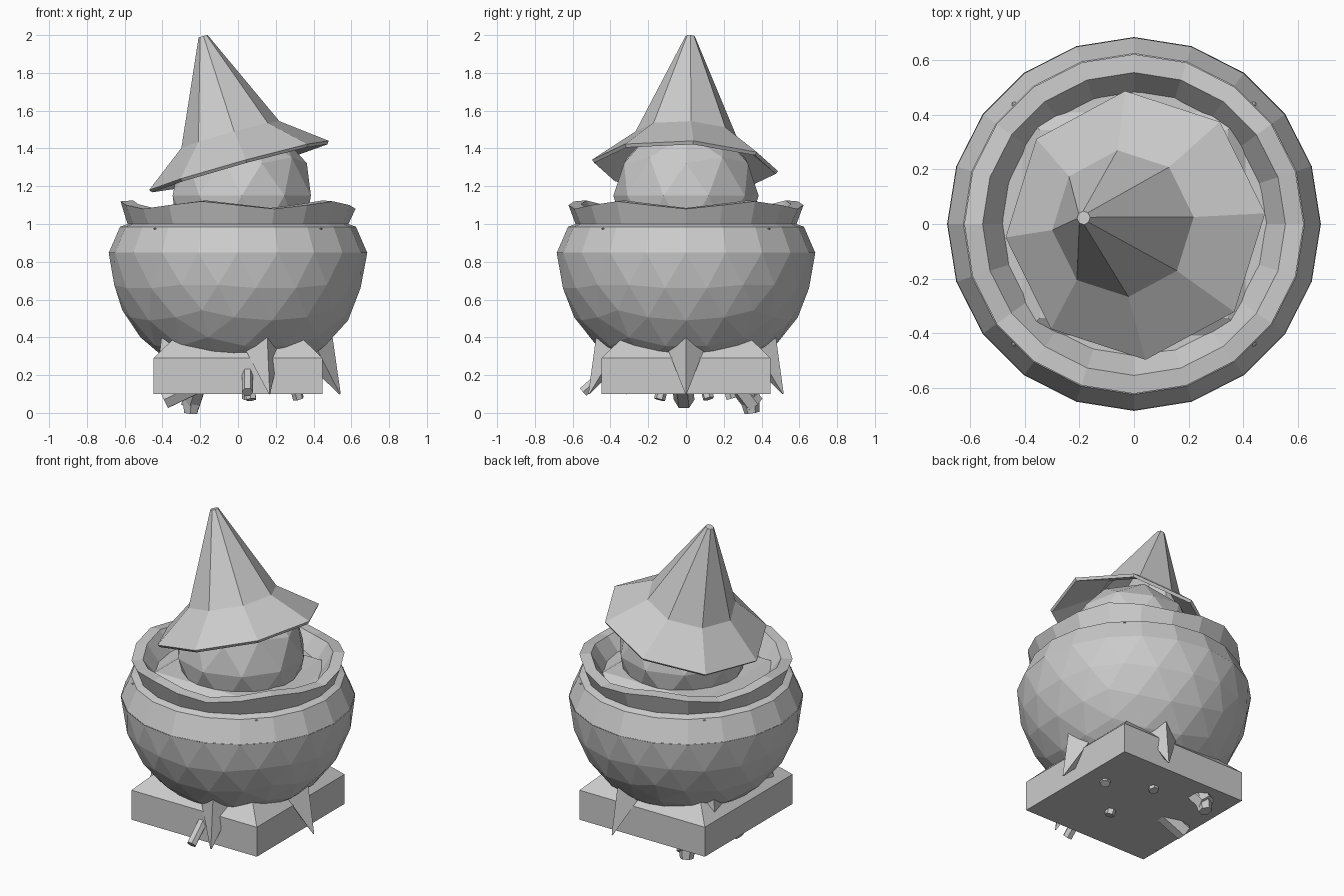
import bpy, bmesh
from math import sin, cos, pi, radians
from mathutils import Matrix, Vector

if "Cube" in bpy.data.objects:
    bpy.data.objects.remove(bpy.data.objects["Cube"])


def make(name, bm):
    bmesh.ops.recalc_face_normals(bm, faces=bm.faces[:])
    me = bpy.data.meshes.new(name)
    bm.to_mesh(me)
    bm.free()
    ob = bpy.data.objects.new(name, me)
    bpy.context.collection.objects.link(ob)
    return ob


def rings(name, levels, n, rot=0.0, wave=None, caps=(True, True), matrix=None):
    """Stack n-sided rings given as (radius, height), optionally with a wavy height."""
    bm = bmesh.new()
    loops = []
    for i, (r, z) in enumerate(levels):
        loop = []
        for k in range(n):
            a = rot + 2 * pi * k / n
            loop.append(bm.verts.new((r * cos(a), r * sin(a), z + (wave(i, a) if wave else 0))))
        loops.append(loop)
    for a, b in zip(loops, loops[1:]):
        for k in range(n):
            bm.faces.new((a[k], a[(k + 1) % n], b[(k + 1) % n], b[k]))
    if caps[0]:
        bm.faces.new(loops[0][::-1])
    if caps[1]:
        bm.faces.new(loops[-1])
    if matrix:
        bm.transform(matrix)
    return make(name, bm)


def rod(name, p, q, r1, r2, n, rot=0.0):
    """Tapered prism from p to q."""
    p, q = Vector(p), Vector(q)
    d = q - p
    m = Matrix.Translation(p) @ d.to_track_quat('Z', 'Y').to_matrix().to_4x4()
    return rings(name, [(r1, 0), (r2, d.length)], n, rot, matrix=m)


# Cauldron bowl: lower half of an icosphere
bm = bmesh.new()
bmesh.ops.create_icosphere(bm, subdivisions=3, radius=0.685, matrix=Matrix.Translation((0, 0, 0.85)))
bmesh.ops.bisect_plane(bm, geom=bm.verts[:] + bm.edges[:] + bm.faces[:],
                       plane_co=(0, 0, 0.85), plane_no=(0, 0, 1), clear_outer=True)
make("cauldron_bowl", bm)

# Shoulder and wavy rim, closed down inside to the brew
rings("cauldron_rim", [(0.683, 0.85), (0.625, 0.985), (0.585, 1.0), (0.622, 1.10), (0.555, 1.105), (0.47, 0.98)],
      20, wave=lambda i, a: -0.02 * cos(5 * a) if i in (3, 4) else 0, caps=(False, False))
rings("brew", [(0.49, 0.97), (0.49, 1.0)], 20)

# Square slab inside the mouth, corners just piercing the shoulder
S = 2 ** 0.5
rings("inner_slab", [(0.30 * S, 0.85), (0.447 * S, 0.975), (0.345 * S, 1.04)], 4, pi / 4)

# Head
bm = bmesh.new()
bmesh.ops.create_icosphere(bm, subdivisions=2, radius=0.385, matrix=Matrix.Translation((0.02, 0, 1.15)))
make("head", bm)

# Tilted hat with an open underside
tilt = (Matrix.Translation((0.005, -0.005, 1.31)) @ Matrix.Rotation(radians(-2.3), 4, 'X')
        @ Matrix.Rotation(radians(-15.5), 4, 'Y'))
hat = rings("pointed_hat", [(0.495, 0), (0.27, 0.17), (0.025, 0.71)], 8, radians(4.5),
            caps=(False, True), matrix=tilt)
mod = hat.modifiers.new("thickness", 'SOLIDIFY')
mod.thickness = 0.02
mod.offset = -1

# Square hearth with a hipped top running up into the bowl
rings("hearth_block", [(0.447 * S, 0.10), (0.447 * S, 0.29), (0.15 * S, 0.58)], 4, pi / 4)

# Five spiked feet
for k in range(5):
    a = 2 * pi * k / 5
    c, s = cos(a), sin(a)
    rod("foot_%d" % (k + 1), (0.36 * c, 0.36 * s, 0.45), (0.54 * c, 0.54 * s, 0.10), 0.14, 0.004, 4)

# Firewood logs poking out of the hearth
logs = [((0.05, -0.40, 0.24), (0.05, -0.545, 0.11), 0.03),
        ((-0.20, -0.02, 0.16), (-0.39, -0.01, 0.07), 0.055),
        ((-0.20, 0.24, 0.20), (-0.25, 0.36, 0.045), 0.055),
        ((0.30, 0.10, 0.15), (0.32, 0.12, 0.075), 0.03),
        ((0.05, 0.22, 0.15), (0.05, 0.24, 0.075), 0.03),
        ((0.06, -0.12, 0.15), (0.07, -0.14, 0.07), 0.03)]
for k, (p, q, r) in enumerate(logs):
    rod("log_%d" % (k + 1), p, q, r, r, 6)

# Ember resting on the ground
rod("ember", (-0.24, 0.33, 0.12), (-0.25, 0.35, 0.0), 0.06, 0.04, 6)
